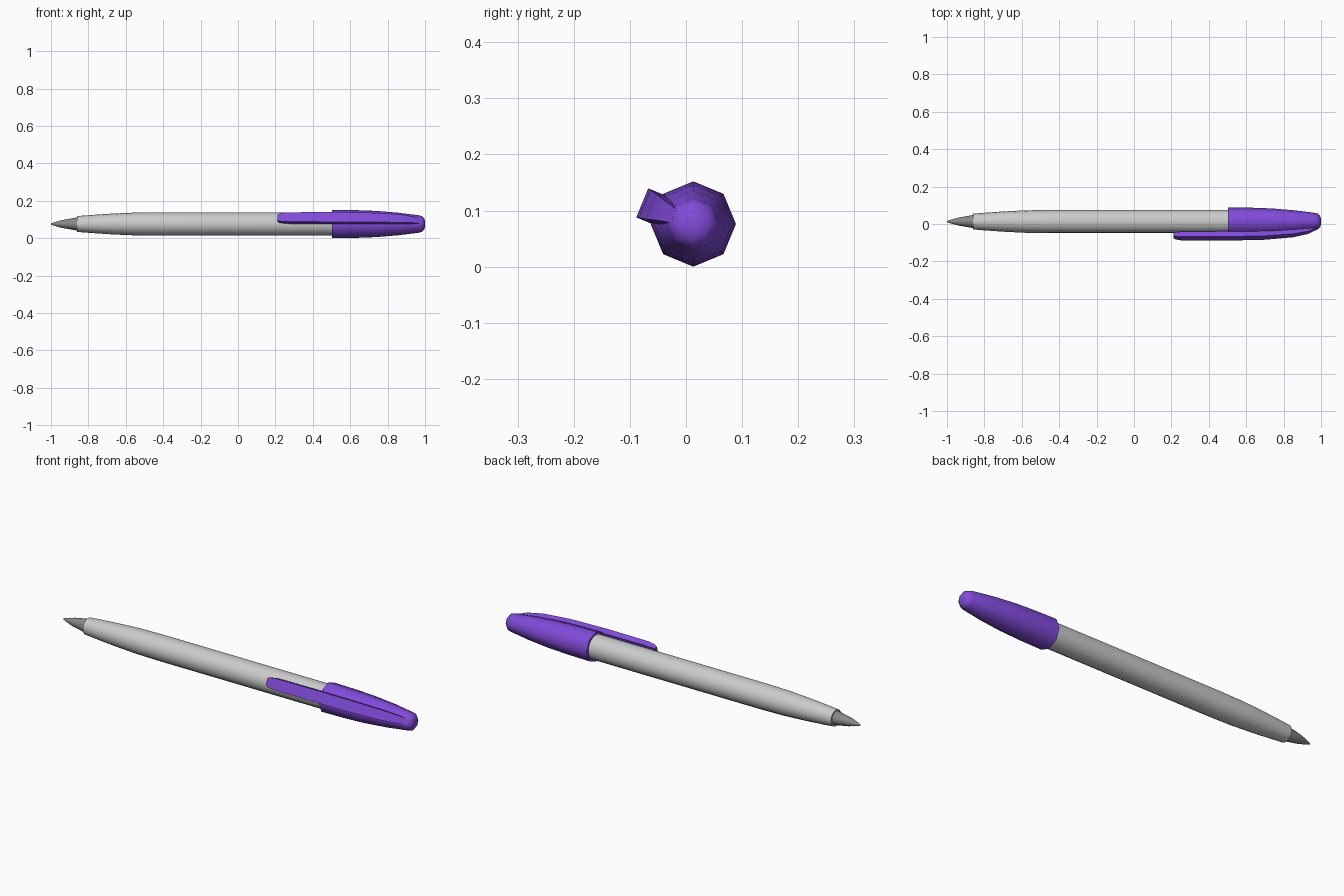
import bpy, bmesh, math

if "Cube" in bpy.data.objects:
    bpy.data.objects.remove(bpy.data.objects["Cube"])

CY, CZ = 0.013, 0.076   # pen axis, running along x


def finish(name, bm, color=None, angle=50):
    bmesh.ops.recalc_face_normals(bm, faces=bm.faces)
    me = bpy.data.meshes.new(name)
    bm.to_mesh(me)
    bm.free()
    ob = bpy.data.objects.new(name, me)
    bpy.context.collection.objects.link(ob)
    if color:
        mat = bpy.data.materials.new(name + "_colour")
        mat.diffuse_color = color
        mat.use_nodes = True
        mat.node_tree.nodes["Principled BSDF"].inputs["Base Color"].default_value = mat.diffuse_color
        me.materials.append(mat)
    bpy.ops.object.select_all(action='DESELECT')
    bpy.context.view_layer.objects.active = ob
    ob.select_set(True)
    bpy.ops.object.shade_smooth_by_angle(angle=math.radians(angle))
    return ob


def loft(bm, rings):
    """Bridge successive closed rings of points and cap both ends."""
    vs = [[bm.verts.new(p) for p in r] for r in rings]
    n = len(vs[0])
    for a, b in zip(vs, vs[1:]):
        for i in range(n):
            j = (i + 1) % n
            bm.faces.new((a[i], a[j], b[j], b[i]))
    bm.faces.new(vs[0])
    bm.faces.new(vs[-1])


def turned(name, profile, sides, color=None):
    bm = bmesh.new()
    step = math.tau / sides
    loft(bm, [[(x, CY + r * math.cos(i * step), CZ + r * math.sin(i * step))
               for i in range(sides)] for x, r in profile])
    return finish(name, bm, color)


PURPLE = (0.22, 0.07, 0.70, 1)

# Barrel, tapering towards the writing end
turned("barrel", [(-0.862, 0.034), (-0.862, 0.042), (-0.80, 0.047), (-0.70, 0.054),
                  (-0.58, 0.060), (-0.45, 0.062), (0.55, 0.062)], 16)

# Writing tip
turned("tip", [(-0.85, 0.034), (-0.865, 0.034), (-0.94, 0.021),
               (-0.98, 0.010), (-1.0, 0.003)], 16, (0.25, 0.25, 0.25, 1))

# Eight-sided cap
turned("cap", [(0.52, 0.060), (0.503, 0.062), (0.503, 0.076), (0.62, 0.0745),
               (0.74, 0.070), (0.86, 0.060), (0.97, 0.046), (0.985, 0.041),
               (0.996, 0.028), (1.0, 0.012)], 8, PURPLE)

# Clip: sections (x, inner radius, outer radius, half width) along one cap facet
sections = [(0.212, 0.074, 0.090, 0.017), (0.222, 0.071, 0.094, 0.022),
            (0.255, 0.069, 0.098, 0.027), (0.50, 0.067, 0.0985, 0.028),
            (0.70, 0.058, 0.094, 0.027), (0.85, 0.045, 0.081, 0.024),
            (0.93, 0.035, 0.064, 0.019), (0.985, 0.028, 0.038, 0.013)]
ca, sa = math.cos(math.radians(157.5)), math.sin(math.radians(157.5))
bm = bmesh.new()
loft(bm, [[(x, CY + u * ca - v * sa, CZ + u * sa + v * ca)
           for u, v in ((ri, -w), (ro, -w), (ro, w), (ri, w))]
          for x, ri, ro, w in sections])
finish("clip", bm, PURPLE, 40)
